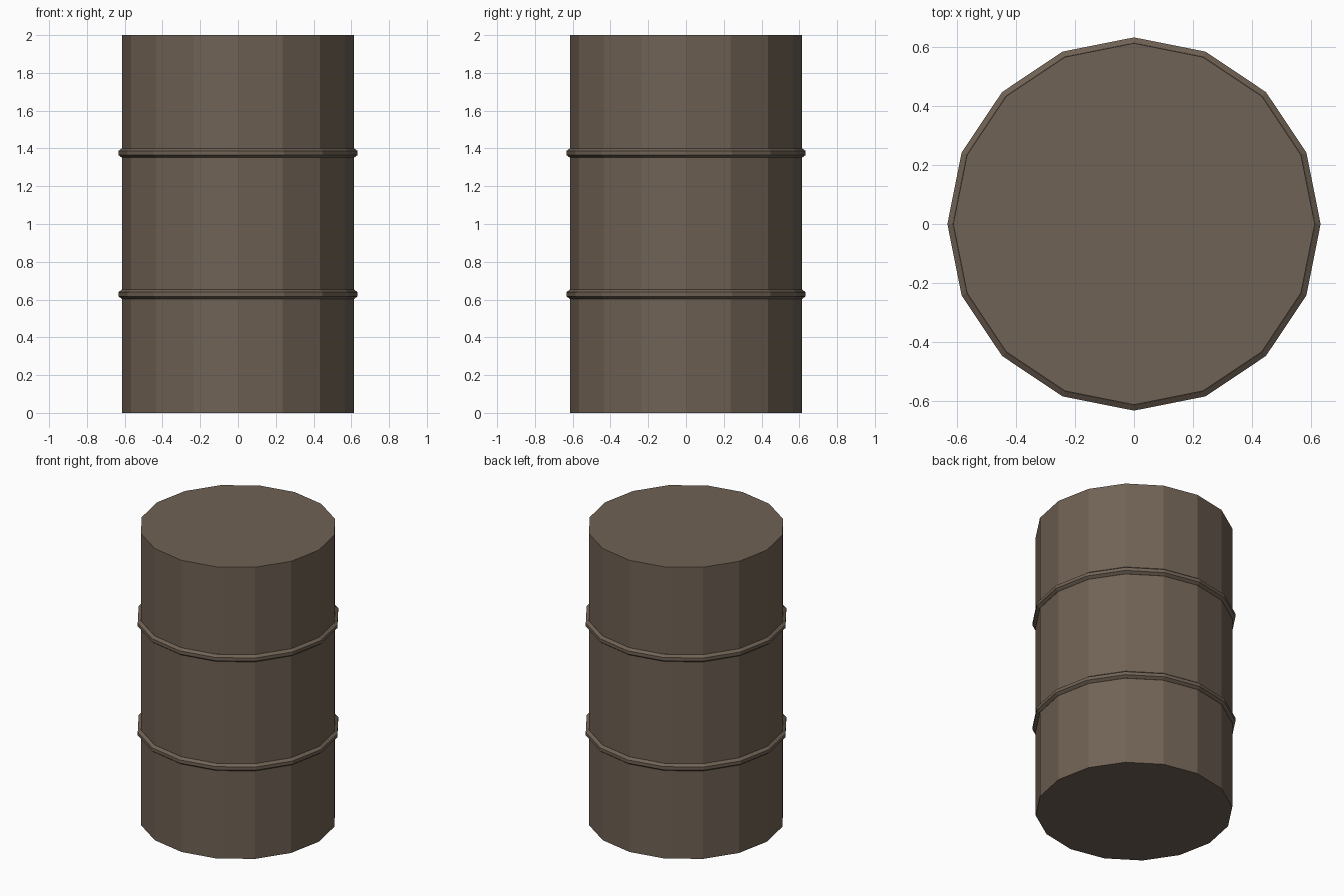
import bpy, bmesh, math

if "Cube" in bpy.data.objects:
    bpy.data.objects.remove(bpy.data.objects["Cube"])

SIDES = 16
R, R_HOOP = 0.613, 0.633

metal = bpy.data.materials.new("dull_brown_metal")
metal.diffuse_color = (0.162, 0.122, 0.089, 1)
metal.use_nodes = True
metal.node_tree.nodes["Principled BSDF"].inputs["Base Color"].default_value = metal.diffuse_color


def lathe(name, profile, closed):
    """Spin an (r, z) profile, listed from bottom to top on the outside, about z."""
    bm = bmesh.new()
    rings = [[bm.verts.new((r * math.cos(2 * math.pi * i / SIDES),
                            r * math.sin(2 * math.pi * i / SIDES), z))
              for i in range(SIDES)] for r, z in profile]
    pairs = list(zip(rings, rings[1:]))
    if closed:
        pairs.append((rings[-1], rings[0]))
    else:
        bm.faces.new(rings[0][::-1])
        bm.faces.new(rings[-1])
    for a, b in pairs:
        for i in range(SIDES):
            j = (i + 1) % SIDES
            bm.faces.new((a[i], a[j], b[j], b[i]))
    bmesh.ops.recalc_face_normals(bm, faces=bm.faces)
    mesh = bpy.data.meshes.new(name)
    bm.to_mesh(mesh)
    bm.free()
    mesh.materials.append(metal)
    ob = bpy.data.objects.new(name, mesh)
    bpy.context.collection.objects.link(ob)
    return ob


# Drum body with flat lids
lathe("drum_body", [(R, 0), (R, 2)], False)

# Two raised hoops with chamfered edges
for name, z in (("lower_hoop", 0.628), ("upper_hoop", 1.376)):
    lathe(name, [(R - 0.01, z - 0.025), (R + 0.001, z - 0.025), (R_HOOP, z - 0.011),
                 (R_HOOP, z + 0.011), (R + 0.001, z + 0.025), (R - 0.01, z + 0.025)], True)
